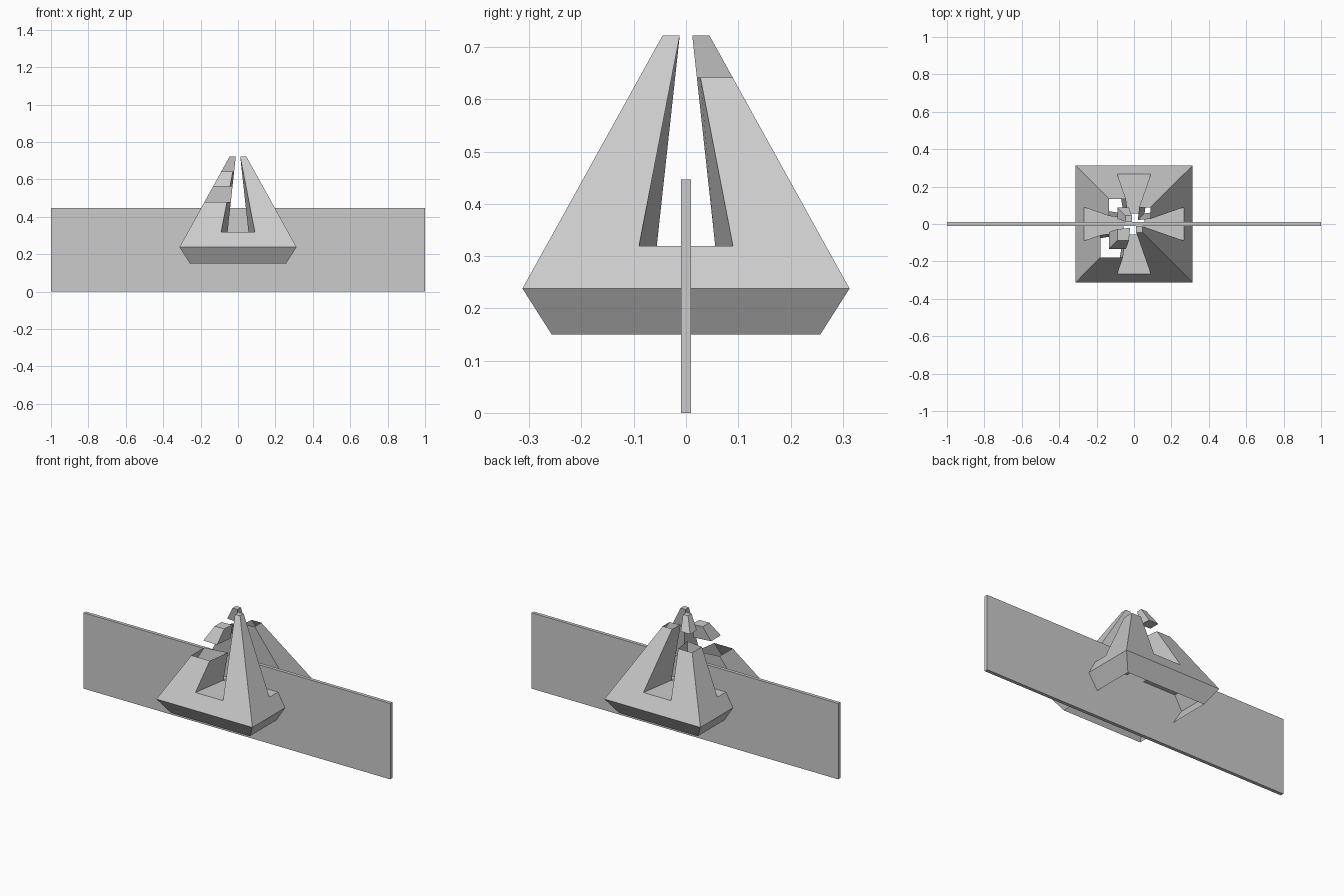
import bpy, bmesh
from math import pi
from mathutils import Matrix, Vector

if "Cube" in bpy.data.objects:
    bpy.data.objects.remove(bpy.data.objects["Cube"])

Z_FLOOR, Z_TOP = 0.319, 0.722


def lerp(a, b, t):
    return a + (b - a) * t


def make_object(name, polys, turns):
    """Build one object from polygons, repeated at the given quarter turns."""
    bm = bmesh.new()
    for k in turns:
        rot = Matrix.Rotation(k * pi / 2, 3, 'Z')
        for poly in polys:
            bm.faces.new([bm.verts.new(rot @ Vector(p)) for p in poly])
    bmesh.ops.remove_doubles(bm, verts=bm.verts[:], dist=1e-4)
    mesh = bpy.data.meshes.new(name)
    bm.to_mesh(mesh)
    bm.free()
    obj = bpy.data.objects.new(name, mesh)
    bpy.context.collection.objects.link(obj)
    return obj


def leg_section(z):
    """Kite-shaped leg cross-section at height z, counter-clockwise."""
    t = (z - Z_FLOOR) / (Z_TOP - Z_FLOOR)
    a, s, i = lerp(0.268, 0.045, t), lerp(0.09, 0.012, t), lerp(0.056, 0.012, t)
    return [(i, i, z), (a, s, z), (a, a, z), (s, a, z)]


def leg(name, turn, z0, z1, bottom=False, top=False):
    lo, hi = leg_section(z0), leg_section(z1)
    polys = [[lo[j], lo[(j + 1) % 4], hi[(j + 1) % 4], hi[j]] for j in range(4)]
    if top:
        polys.append(hi)
    if bottom:
        polys.append(lo[::-1])
    make_object(name, polys, [turn])


# thin upright plank through the middle
bpy.ops.mesh.primitive_cube_add(size=1, location=(0, 0, 0.2235))
plank = bpy.context.object
plank.name = "plank"
plank.scale = (2, 0.02, 0.447)

# hollow base: flared band, sloped wall and slot floor on each side
b, m, f = 0.257, 0.313, 0.268
zb, zm = 0.15, 0.238
make_object("base_shell", [
    [(b, -b, zb), (b, b, zb), (m, m, zm), (m, -m, zm)],
    [(m, -m, zm), (m, m, zm), (f, f, Z_FLOOR), (f, 0.09, Z_FLOOR),
     (f, -0.09, Z_FLOOR), (f, -f, Z_FLOOR)],
    [(0.056, -0.056, Z_FLOOR), (f, -0.09, Z_FLOOR), (f, 0.09, Z_FLOOR), (0.056, 0.056, Z_FLOOR)],
], range(4))

# corner legs: one whole, three broken with open hollow stumps
leg("front_right_leg", 3, Z_FLOOR, Z_TOP, top=True)
leg("back_right_stump", 0, Z_FLOOR, 0.642)
leg("back_left_stump", 1, Z_FLOOR, 0.562)
leg("front_left_stump", 2, Z_FLOOR, 0.48)

# floating fragments above the stumps
leg("back_left_fragment", 1, 0.642, Z_TOP, bottom=True, top=True)
leg("front_left_fragment", 2, 0.562, 0.642, bottom=True, top=True)
